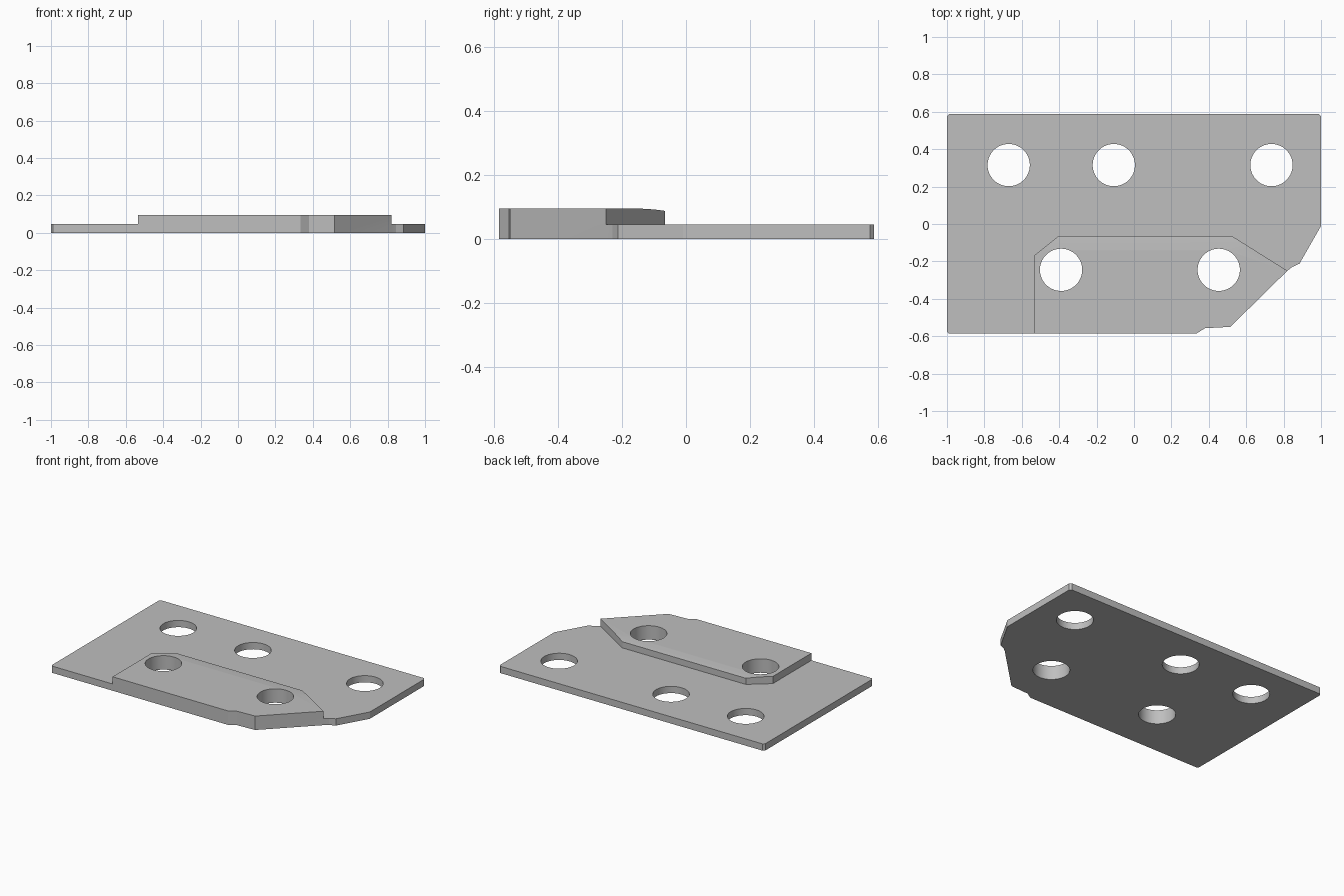
import bpy
import bmesh
from math import radians

cube = bpy.data.objects.get("Cube")
if cube:
    bpy.data.objects.remove(cube, do_unlink=True)

PLATE_TOP, PAD_TOP = 0.046, 0.095

steel = bpy.data.materials.new("plain_grey")
steel.use_nodes = True
GREY = (0.52, 0.52, 0.52, 1)
steel.diffuse_color = GREY
steel.node_tree.nodes["Principled BSDF"].inputs["Base Color"].default_value = GREY


def prism(name, points, move):
    """Solid made by sweeping a closed outline along a vector."""
    bm = bmesh.new()
    face = bm.faces.new([bm.verts.new(p) for p in points])
    swept = bmesh.ops.extrude_face_region(bm, geom=[face])["geom"]
    verts = [v for v in swept if isinstance(v, bmesh.types.BMVert)]
    bmesh.ops.translate(bm, vec=move, verts=verts)
    bmesh.ops.recalc_face_normals(bm, faces=bm.faces)
    mesh = bpy.data.meshes.new(name)
    bm.to_mesh(mesh)
    bm.free()
    mesh.materials.append(steel)
    obj = bpy.data.objects.new(name, mesh)
    bpy.context.collection.objects.link(obj)
    return obj


def cut(target, cutter):
    """Subtract the cutter from the target, then discard it."""
    cutter.hide_render = True
    mod = target.modifiers.new("cut", "BOOLEAN")
    mod.operation, mod.solver, mod.object = "DIFFERENCE", "EXACT", cutter
    bpy.context.view_layer.objects.active = target
    bpy.ops.object.modifier_apply(modifier=mod.name)
    bpy.data.objects.remove(cutter, do_unlink=True)


# Full-height blank with small eased corners and the clipped front corner
outline = [
    (-1, -0.575), (-0.99, -0.585), (0.335, -0.585), (0.38, -0.557),
    (0.515, -0.55), (0.82, -0.25), (0.845, -0.23), (0.885, -0.212),
    (1, -0.01), (1, 0.575), (0.988, 0.587), (-0.988, 0.587), (-1, 0.575),
]
plate = prism("mounting_plate", [(x, y, 0) for x, y in outline], (0, 0, PAD_TOP))

# Lower step around the raised pad
step = [
    (-0.535, -0.7), (-0.535, -0.17), (-0.405, -0.065), (0.525, -0.065),
    (0.82, -0.25), (0.9, -0.3), (1.2, -0.3), (1.2, 0.8), (-1.2, 0.8), (-1.2, -0.7),
]
cut(plate, prism("step_cutter", [(x, y, PLATE_TOP) for x, y in step], (0, 0, 0.2)))

# Gentle slope along the back edge of the pad
slope = [(-0.14, PAD_TOP), (-0.1, 0.0925), (-0.065, 0.088), (0, 0.08), (0, 0.2), (-0.14, 0.2)]
cut(plate, prism("slope_cutter", [(-1.2, y, z) for y, z in slope], (2.4, 0, 0)))

# Bolt holes through plate and pad
back_holes = [(x, 0.315) for x in (-0.67, -0.108, 0.735)]
pad_holes = [(x, -0.245) for x in (-0.39, 0.453)]
for x, y in back_holes + pad_holes:
    bpy.ops.mesh.primitive_cylinder_add(vertices=64, radius=0.113, depth=1, location=(x, y, 0))
    hole = bpy.context.object
    hole.data.materials.append(steel)
    cut(plate, hole)

# Smooth hole walls, crisp edges elsewhere
bpy.ops.object.select_all(action="DESELECT")
plate.select_set(True)
bpy.context.view_layer.objects.active = plate
bpy.ops.object.shade_smooth_by_angle(angle=radians(6))
